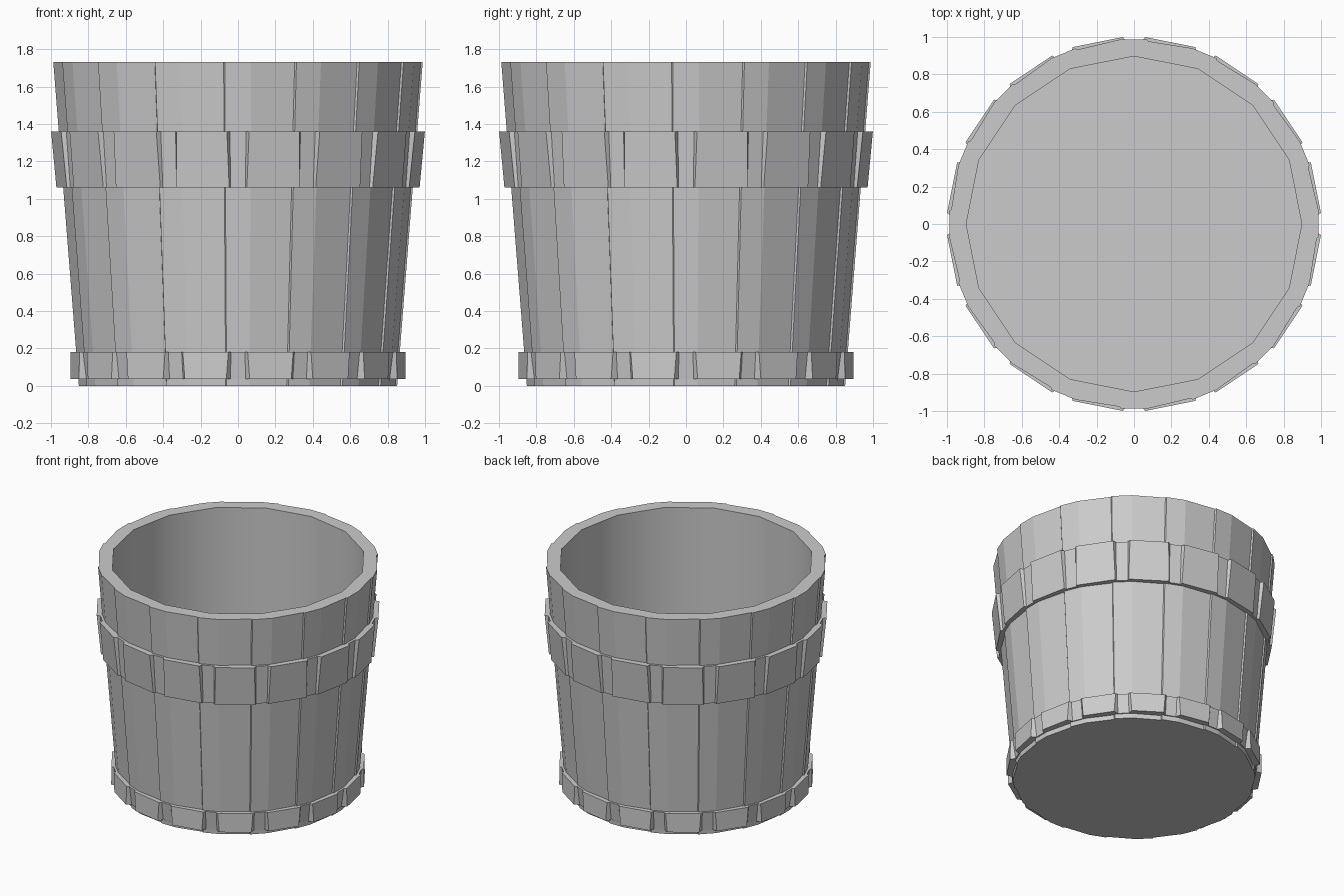
import bpy, bmesh, math

if "Cube" in bpy.data.objects:
    bpy.data.objects.remove(bpy.data.objects["Cube"])

N = 16
STEP = 360 / N


def pt(deg, r, z):
    a = math.radians(deg)
    return (r * math.sin(a), -r * math.cos(a), z)


def ring(bm, pattern, z):
    """pattern: (angle offset, radius) pairs repeated for each of the 16 staves"""
    return [bm.verts.new(pt(k * STEP + da, r, z)) for k in range(N) for da, r in pattern]


def loft(bm, a, b, smooth=False):
    n = len(a)
    for i in range(n):
        j = (i + 1) % n
        f = bm.faces.new((a[i], a[j], b[j], b[i]))
        f.smooth = smooth


def finish(bm, name):
    bmesh.ops.recalc_face_normals(bm, faces=bm.faces[:])
    me = bpy.data.meshes.new(name)
    bm.to_mesh(me)
    bm.free()
    ob = bpy.data.objects.new(name, me)
    bpy.context.collection.objects.link(ob)
    return ob


# Tapered stave body with small steps between staves, hollow inside
def stave(r):
    return [(-4.5, r - 0.010), (-4.1, r), (4.1, r)]


bm = bmesh.new()
bottom = ring(bm, stave(0.853), 0)
top = ring(bm, stave(0.99), 1.73)
rim = ring(bm, [(0, 0.897)], 1.73)
floor = ring(bm, [(0, 0.897)], 0.75)
loft(bm, bottom, top)
bm.faces.new(bottom[::-1])
for k in range(N):
    n = (k + 1) % N
    bm.faces.new((rim[k], top[3 * k], top[3 * k + 1], top[3 * k + 2]))
    bm.faces.new((rim[k], top[3 * k + 2], top[3 * n], rim[n]))
loft(bm, rim, floor, True)
bm.faces.new(floor)
body = finish(bm, "bucket_body")
body.select_set(True)
bpy.context.view_layer.objects.active = body
bpy.ops.object.shade_smooth_by_angle(angle=math.radians(30))
for p in body.data.polygons:
    c, nrm = p.center, p.normal
    p.use_smooth = abs(nrm.z) < 0.5 and nrm.x * c.x + nrm.y * c.y < 0


# Hoops: raised plates with narrow recessed gaps over the stave joints
def hoop(name, low, high):
    bm = bmesh.new()
    loops = []
    for z, r_out, r_gap, r_in, wide, narrow in (low, high):
        outer = ring(bm, [(-wide, r_out), (-narrow, r_gap), (narrow, r_gap), (wide, r_out)], z)
        inner = ring(bm, [(d, r_in) for d in (-wide, -narrow, narrow, wide)], z)
        loops.append((outer, inner))
    (o0, i0), (o1, i1) = loops
    loft(bm, o0, o1)
    loft(bm, i0, o0)
    loft(bm, o1, i1)
    loft(bm, i1, i0)
    return finish(bm, name)


# (height, plate radius, gap radius, inner radius, plate edge angle, gap edge angle)
hoop("upper_hoop", (1.06, 0.972, 0.955, 0.915, 2.8, 2.4), (1.36, 1.001, 0.977, 0.935, 3.4, 2.5))
hoop("lower_hoop", (0.035, 0.897, 0.862, 0.83, 4.0, 2.6), (0.18, 0.897, 0.882, 0.84, 3.3, 2.5))
